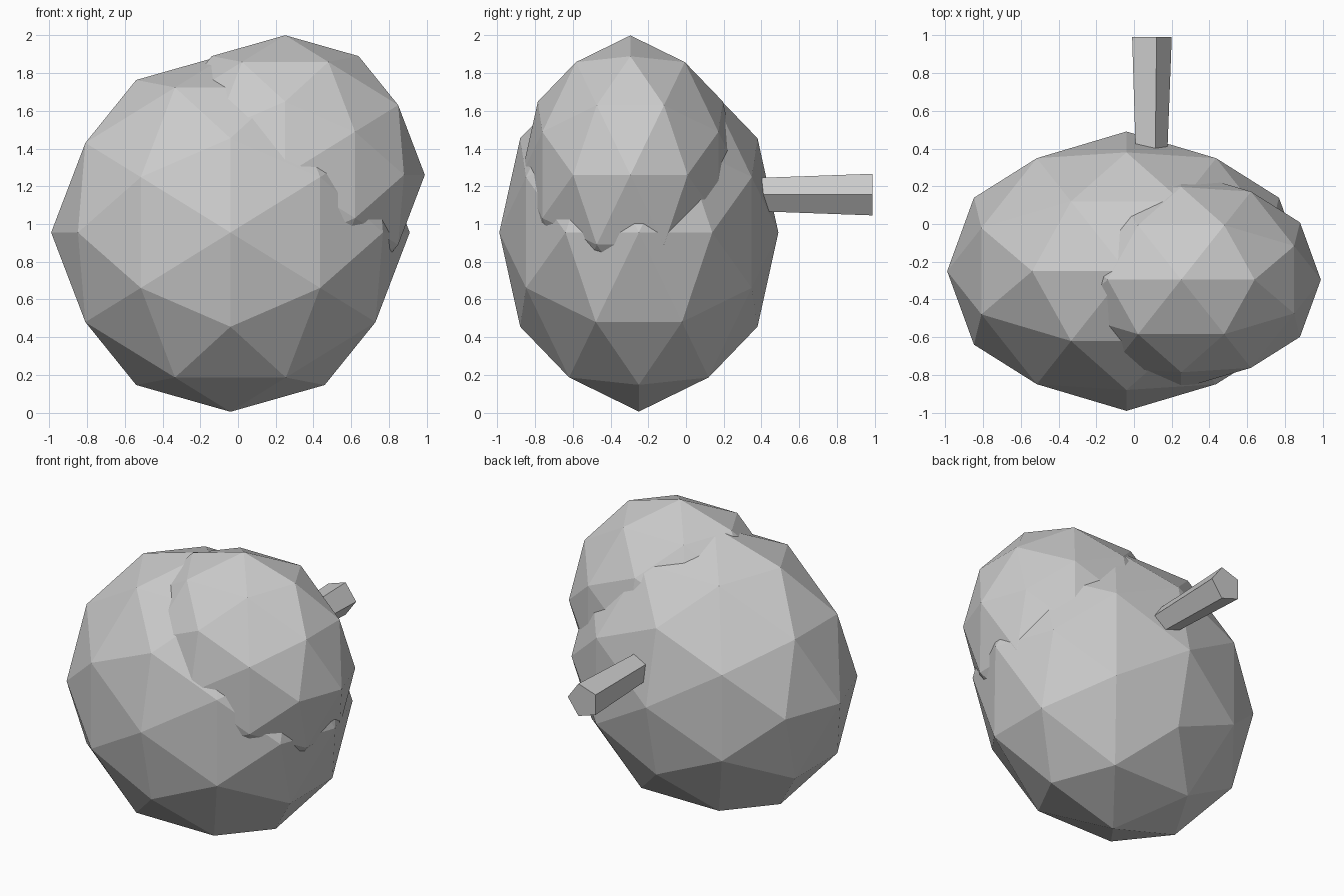
import bpy
import math
from mathutils import Matrix

default = bpy.data.objects.get("Cube")
if default:
    bpy.data.objects.remove(default, do_unlink=True)

stone = bpy.data.materials.new("pale grey")
stone.use_nodes = True
grey = (0.6, 0.6, 0.6, 1)
stone.diffuse_color = grey
stone.node_tree.nodes["Principled BSDF"].inputs["Base Color"].default_value = grey

# Tilt that puts an edge of the faceted ball, not a corner, on top
TILT = Matrix.Rotation(-math.atan(2 / (1 + math.sqrt(5))), 4, "Y")


def faceted_lobe(name, centre, size):
    bpy.ops.mesh.primitive_ico_sphere_add(subdivisions=2, radius=1)
    lobe = bpy.context.object
    lobe.name = name
    lobe.data.transform(Matrix.Diagonal((*size, 1)) @ TILT)
    lobe.location = centre
    lobe.data.materials.append(stone)
    return lobe


# Two overlapping lobes
faceted_lobe("main_lobe", (-0.04, -0.25, 0.955), (0.95, 0.74, 0.95))
faceted_lobe("upper_lobe", (0.25, -0.295, 1.26), (0.74, 0.577, 0.74))

# Five-sided stem, widening towards the back
front, back = 0.2, 0.99
bpy.ops.mesh.primitive_cone_add(vertices=5, radius1=0.086, radius2=0.116, depth=back - front)
stem = bpy.context.object
stem.name = "stem"
# A corner of the stem points to +x, its wide end to +y
stem.data.transform(Matrix.Rotation(-math.pi / 2, 4, "X") @ Matrix.Rotation(-math.pi / 2, 4, "Z"))
stem.location = (0.084, (front + back) / 2, 1.156)
stem.data.materials.append(stone)
